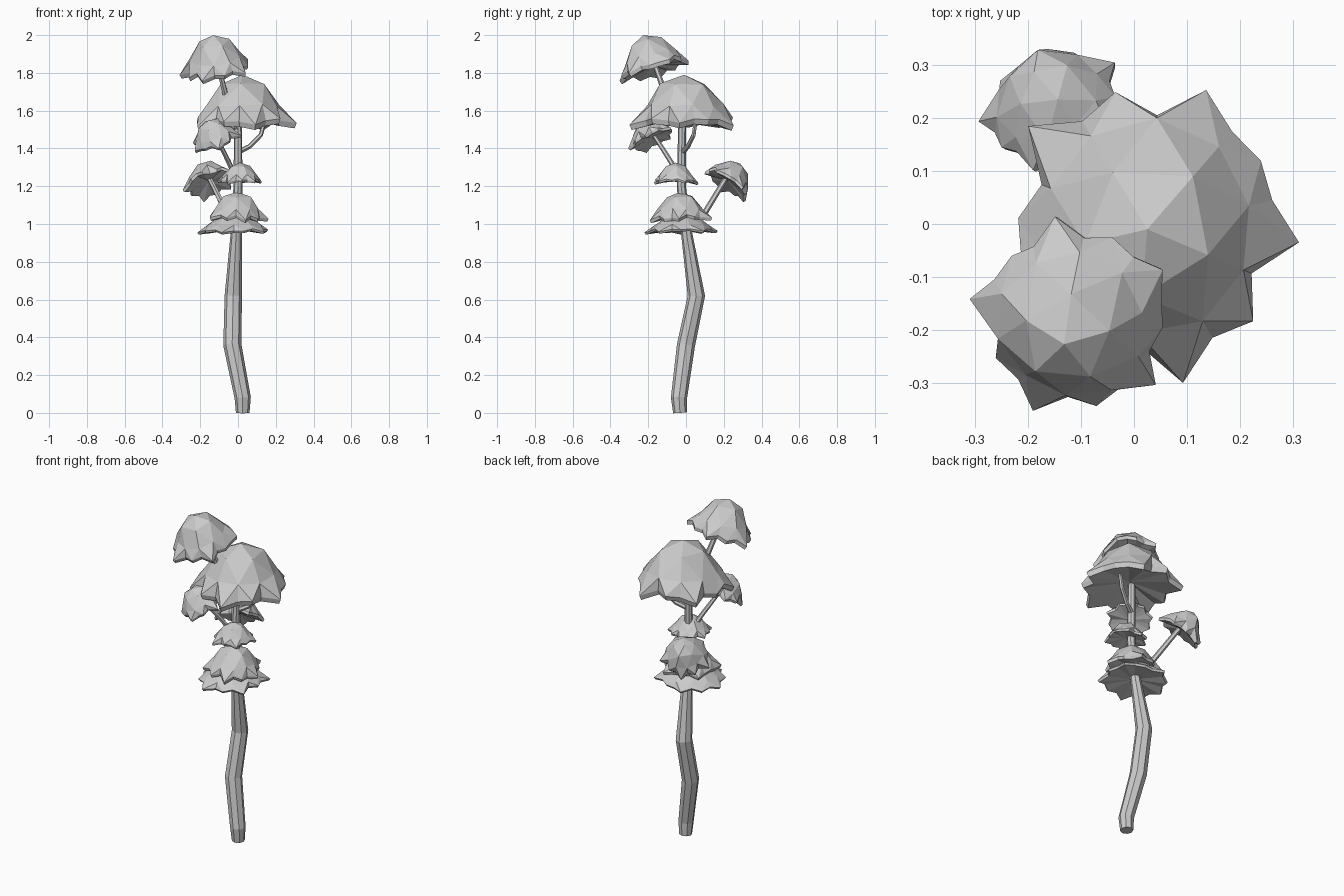
import bpy, bmesh, random
from math import cos, sin, pi
from mathutils import Vector

if "Cube" in bpy.data.objects:
    bpy.data.objects.remove(bpy.data.objects["Cube"])


def limb(name, pts, res=1):
    """Faceted tapering tube through (x, y, z, radius) points."""
    cu = bpy.data.curves.new(name, 'CURVE')
    cu.dimensions = '3D'
    cu.bevel_depth = 1
    cu.bevel_resolution = res
    cu.use_fill_caps = True
    sp = cu.splines.new('POLY')
    sp.use_smooth = False
    sp.points.add(len(pts) - 1)
    for p, (x, y, z, r) in zip(sp.points, pts):
        p.co = (x, y, z, 1)
        p.radius = r
    ob = bpy.data.objects.new(name, cu)
    bpy.context.collection.objects.link(ob)
    bpy.ops.object.select_all(action='DESELECT')
    ob.select_set(True)
    bpy.context.view_layer.objects.active = ob
    bpy.ops.object.convert(target='MESH')


def clump(name, base, radius, height, axis=(0, 0, 1), spin=0.0, seed=1):
    """Umbrella-like leaf clump: faceted dome, flared ragged rim, hollow underside."""
    rnd = random.Random(seed)
    bm = bmesh.new()

    def ring(n, r, h, off=0.0, jit=0.03, alt=(0, 0)):
        out = []
        for i in range(n):
            a = 2 * pi * (i + off) / n + spin
            odd = i % 2
            rr = r - odd * alt[0] + rnd.uniform(-jit, jit)
            hh = h + odd * alt[1] + rnd.uniform(-jit, jit)
            out.append(bm.verts.new((rr * cos(a), rr * sin(a), hh)))
        return out

    apex = bm.verts.new((0, 0, 1))
    r1 = ring(5, 0.48, 0.82)
    r2 = ring(10, 0.78, 0.42)
    rim = ring(10, 1.1, 0.07, 0.5, 0.06, (0.14, 0.06))
    notch = ring(10, 0.88, 0.17, 0.0, 0.06)
    edge = [v for pair in zip(notch, rim) for v in pair]
    lip = [bm.verts.new((v.co.x * 0.96, v.co.y * 0.96, v.co.z - 0.1)) for v in edge]
    hub = bm.verts.new((0, 0, 0.2))
    f = bm.faces.new
    for i in range(5):
        j = (i + 1) % 5
        a, b, c = r2[2 * i], r2[2 * i + 1], r2[2 * j]
        f((apex, r1[i], r1[j]))
        f((r1[i], a, b))
        f((r1[i], b, r1[j]))
        f((r1[j], b, c))
    for i in range(10):
        j = (i + 1) % 10
        f((r2[i], notch[i], rim[i]))
        f((r2[i], rim[i], r2[j]))
        f((r2[j], rim[i], notch[j]))
    for i in range(20):
        j = (i + 1) % 20
        f((edge[i], lip[i], lip[j], edge[j]))
        f((lip[i], hub, lip[j]))
    bmesh.ops.recalc_face_normals(bm, faces=bm.faces)
    me = bpy.data.meshes.new(name)
    bm.to_mesh(me)
    bm.free()
    ob = bpy.data.objects.new(name, me)
    ob.location = base
    ob.scale = (radius, radius, height)
    ob.rotation_mode = 'QUATERNION'
    ob.rotation_quaternion = Vector((0, 0, 1)).rotation_difference(Vector(axis))
    bpy.context.collection.objects.link(ob)


# Trunk, bent
limb("trunk", [(0.025, -0.032, 0, 0.036), (0.025, -0.037, 0.08, 0.043),
               (-0.03, 0.0, 0.36, 0.048), (-0.025, 0.055, 0.62, 0.046),
               (-0.01, 0.005, 0.94, 0.03), (0, -0.025, 1.2, 0.024),
               (0, -0.02, 1.58, 0.02)], 2)

# Branches
limb("back_branch", [(-0.01, 0.0, 1.0, 0.02), (-0.06, 0.1, 1.06, 0.016), (-0.15, 0.21, 1.24, 0.014)])
limb("left_branch", [(0, -0.02, 1.22, 0.016), (-0.05, -0.08, 1.33, 0.013), (-0.12, -0.17, 1.47, 0.011)])
limb("right_branch", [(0, -0.02, 1.38, 0.015), (0.06, 0.01, 1.41, 0.013),
                      (0.12, 0.04, 1.47, 0.012), (0.15, 0.055, 1.57, 0.01)])
limb("top_branch", [(0, -0.02, 1.5, 0.018), (-0.06, -0.1, 1.66, 0.016), (-0.11, -0.17, 1.86, 0.013)])

# Foliage around the trunk, bottom to top
clump("bottom_foliage", (-0.02, -0.025, 0.95), 0.185, 0.11, spin=0.3, seed=3)
clump("lower_foliage", (-0.005, -0.03, 1.015), 0.155, 0.155, spin=0.9, seed=5)
clump("small_foliage", (0.01, -0.055, 1.215), 0.115, 0.11, spin=0.1, seed=8)
clump("main_foliage", (0.025, -0.01, 1.51), 0.26, 0.28, spin=-0.4, seed=11)

# Tilted foliage at the branch tips
clump("back_foliage", (-0.145, 0.21, 1.205), 0.13, 0.145, (-0.28, 0.5, 0.75), 0.4, 13)
clump("left_foliage", (-0.115, -0.175, 1.435), 0.125, 0.13, (-0.35, -0.45, 1), 0.7, 17)
clump("top_foliage", (-0.105, -0.165, 1.8), 0.18, 0.21, (-0.12, -0.28, 0.91), 0.2, 21)
